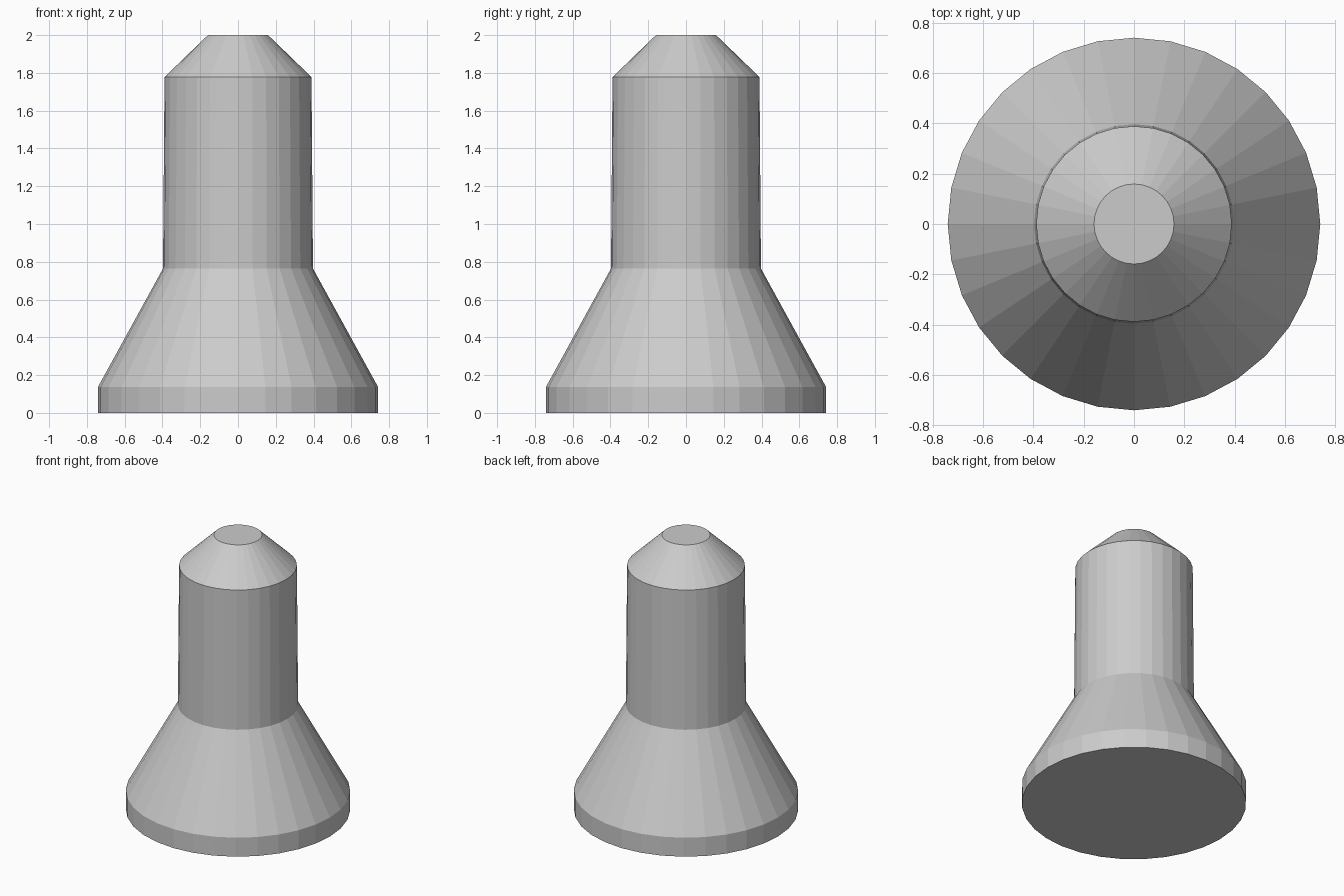
import bpy, bmesh
from math import cos, sin, pi

if "Cube" in bpy.data.objects:
    bpy.data.objects.remove(bpy.data.objects["Cube"])

SIDES = 32
# (radius, height) of each ring, bottom to top
PROFILE = [(0.741, 0.0), (0.741, 0.138), (0.397, 0.764), (0.389, 1.778), (0.159, 2.0)]


def lathe(name, profile, sides):
    bm = bmesh.new()
    rings = [[bm.verts.new((r * cos(2 * pi * i / sides), r * sin(2 * pi * i / sides), z))
              for i in range(sides)] for r, z in profile]
    for low, high in zip(rings, rings[1:]):
        for i in range(sides):
            j = (i + 1) % sides
            bm.faces.new((low[i], low[j], high[j], high[i]))
    # flat end caps
    bm.faces.new(rings[0][::-1])
    bm.faces.new(rings[-1])
    mesh = bpy.data.meshes.new(name)
    bm.to_mesh(mesh)
    bm.free()
    obj = bpy.data.objects.new(name, mesh)
    bpy.context.collection.objects.link(obj)
    return obj


# flared base, slightly tapered column and chamfered tip in one solid
lathe("flared_post", PROFILE, SIDES)
